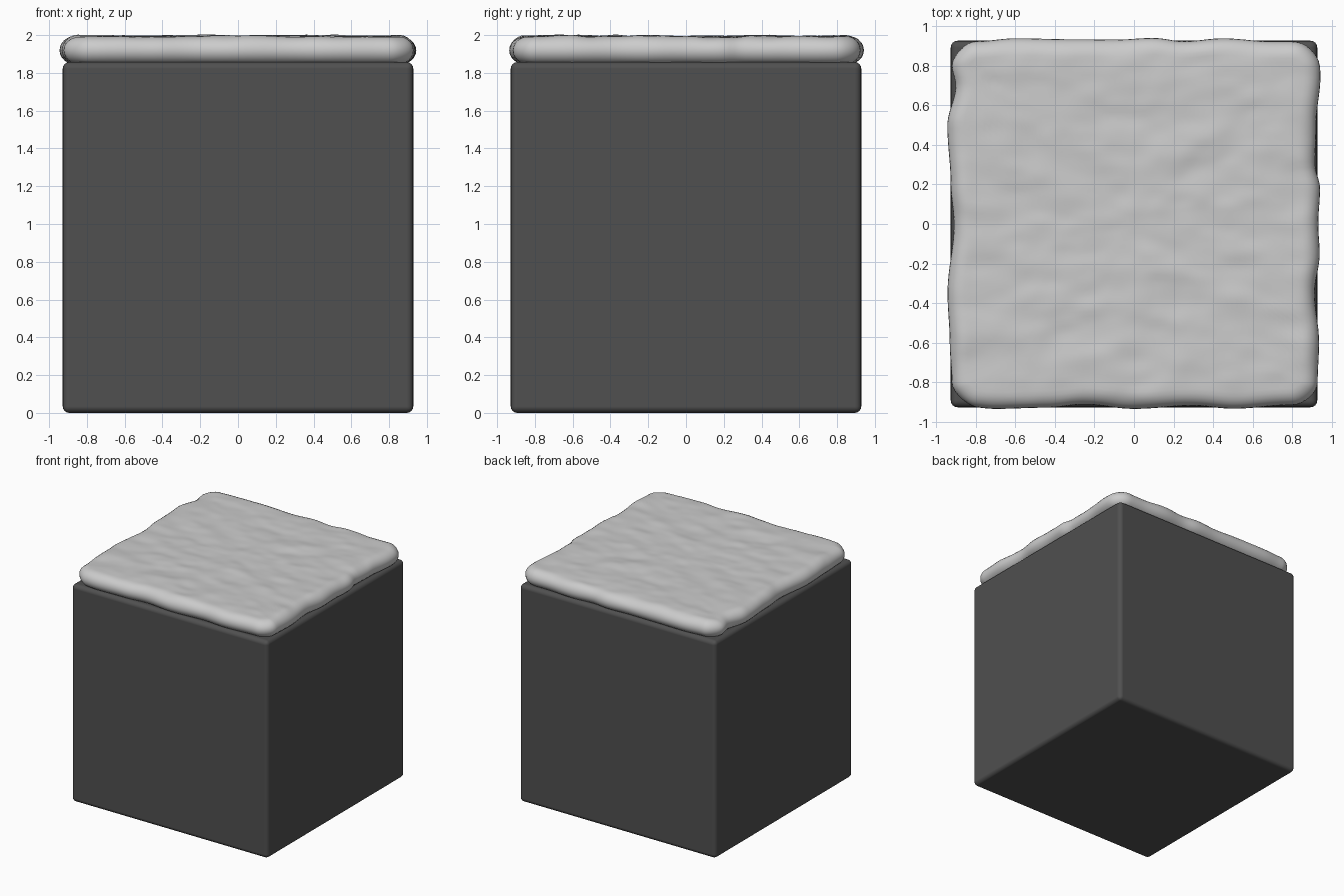
import bpy, bmesh, math
from mathutils import Vector, noise

if "Cube" in bpy.data.objects:
    bpy.data.objects.remove(bpy.data.objects["Cube"])

HALF, TOP = 0.928, 1.857      # block half width and height
BOT, PEAK = 1.845, 1.994      # slab bottom and top
EDGE, CORNER = 0.93, 0.13     # slab half width and corner radius

# Dark bevelled block
bpy.ops.mesh.primitive_cube_add(size=1, location=(0, 0, TOP / 2))
block = bpy.context.object
block.name = "block"
block.scale = (2 * HALF, 2 * HALF, TOP)
bpy.ops.object.transform_apply(location=False, rotation=False, scale=True)
bev = block.modifiers.new("bevel", 'BEVEL')
bev.width, bev.segments = 0.035, 4
bpy.ops.object.shade_smooth()
wn = block.modifiers.new("normals", 'WEIGHTED_NORMAL')
dark = bpy.data.materials.new("dark")
dark.diffuse_color = (0.08, 0.08, 0.08, 1)
dark.use_nodes = True
dark.node_tree.nodes["Principled BSDF"].inputs["Base Color"].default_value = dark.diffuse_color
block.data.materials.append(dark)

# Wavy edge of the slab: (position along the side, distance from centre)
RIGHT = [(-.95, .925), (-.8, .93), (-.6, .937), (-.35, .915), (-.15, .94), (0, .933),
         (.18, .942), (.3, .917), (.5, .922), (.75, .944), (.95, .925)]
BACK = [(-.95, .92), (-.8, .925), (-.6, .94), (-.3, .935), (-.1, .933), (.1, .942),
        (.25, .925), (.45, .94), (.7, .924), (.95, .925)]
LEFT = [(-.95, .905), (-.8, .923), (-.6, .933), (-.35, .944), (0, .912), (.2, .928),
        (.5, .945), (.7, .903), (.8, .922), (.95, .9)]
FRONT = [(-.95, .91), (-.7, .936), (-.45, .93), (-.25, .914), (0, .936), (.3, .92),
         (.5, .935), (.8, .917), (.95, .905)]


def wave(table, t):
    t = max(table[0][0], min(table[-1][0], t))
    for (a, va), (b, vb) in zip(table, table[1:]):
        if t <= b:
            return va + (vb - va) * (1 - math.cos(math.pi * (t - a) / (b - a))) / 2
    return table[-1][1]


# Outline points of a rounded square with their outward normals
outline = []
flat = EDGE - CORNER
for side in range(4):
    c, s = [(1, 0), (0, 1), (-1, 0), (0, -1)][side]
    loc = [(EDGE, -flat + 2 * flat * i / 56, 0) for i in range(56)]
    for i in range(8):
        a = math.pi / 2 * i / 8
        loc.append((flat + CORNER * math.cos(a), flat + CORNER * math.sin(a), a))
    for x, y, a in loc:
        n = Vector((math.cos(a), math.sin(a)))
        outline.append((Vector((c * x - s * y, s * x + c * y)),
                        Vector((c * n.x - s * n.y, s * n.x + c * n.y))))

rim = []
for p, n in outline:
    dx = wave(RIGHT if n.x > 0 else LEFT, p.y) - EDGE
    dy = wave(BACK if n.y > 0 else FRONT, p.x) - EDGE
    rim.append((p + Vector((n.x * dx, n.y * dy)), n))

# Slab: rings over the underside, the rounded edge and the top
R, MID = 0.085, (BOT + PEAK) / 2
bm = bmesh.new()


def top_bump(p):
    q = Vector((p.x * 4.0, p.y * 6.5, 3.1))
    return 0.010 * noise.noise(q) + 0.004 * noise.noise(q * 2.1)


def ring(inset, z, scale=1.0, bump=0.0):
    verts = []
    for p, n in rim:
        q = (p - n * inset) * scale
        verts.append(bm.verts.new((q.x, q.y, z + bump * top_bump(q))))
    return verts


rings = []
for i in range(13):
    a = -math.pi / 2 + math.pi * i / 12
    rings.append(ring(R * (1 - math.cos(a)), MID + (PEAK - MID) * math.sin(a),
                      1, max(0, math.sin(a))))
for i in range(1, 36):
    rings.append(ring(R, PEAK, 1 - i / 36, 1))

count = len(rim)
for lo, hi in zip(rings, rings[1:]):
    for i in range(count):
        j = (i + 1) % count
        bm.faces.new((lo[i], lo[j], hi[j], hi[i]))
bm.faces.new(rings[-1])
bm.faces.new(rings[0][::-1])
bmesh.ops.recalc_face_normals(bm, faces=bm.faces)
mesh = bpy.data.meshes.new("top_layer")
bm.to_mesh(mesh)
bm.free()
slab = bpy.data.objects.new("top_layer", mesh)
bpy.context.collection.objects.link(slab)
mesh.shade_smooth()
